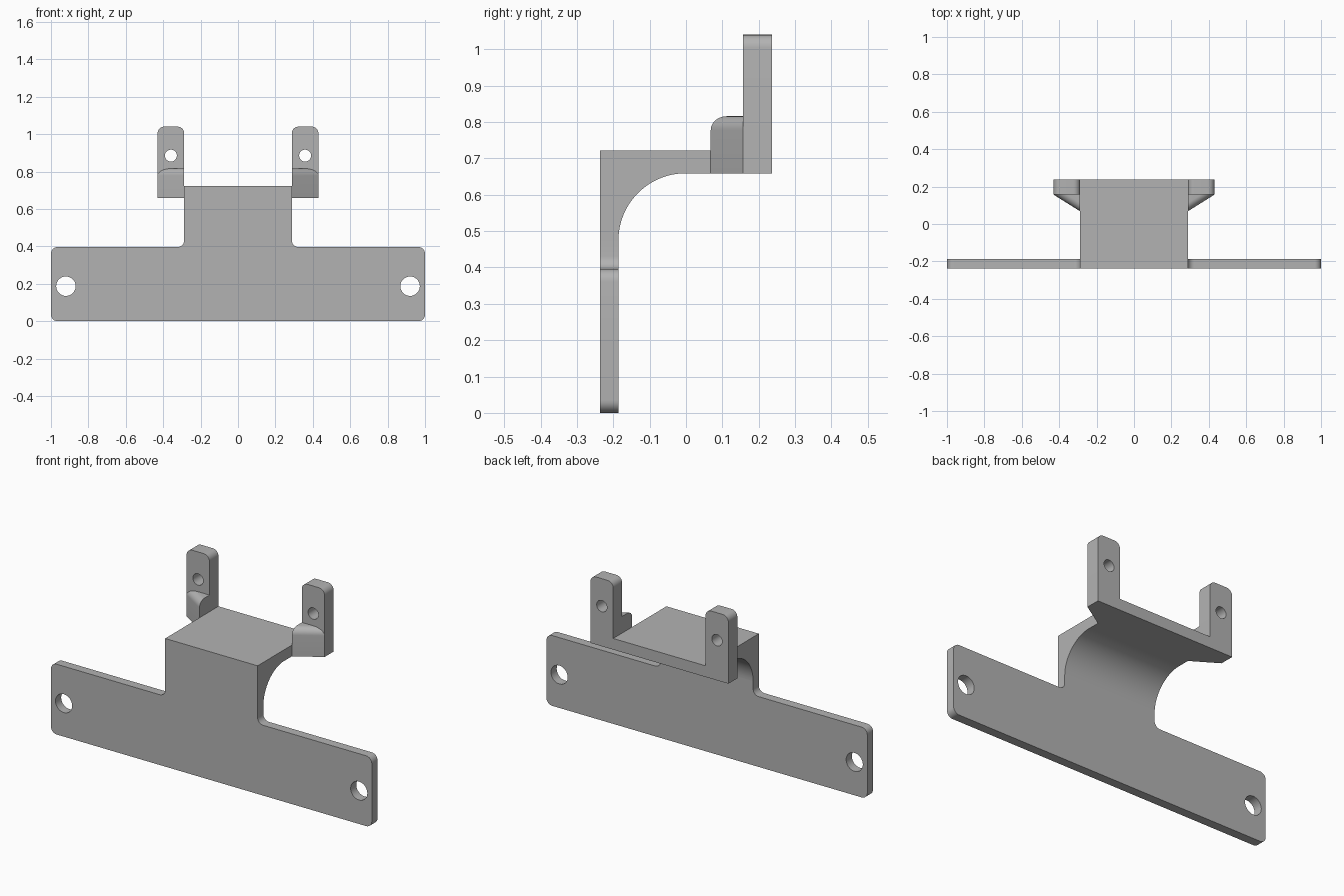
import bpy, bmesh
from math import sin, cos, pi, radians
from mathutils import Vector

cube = bpy.data.objects.get("Cube")
if cube:
    bpy.data.objects.remove(cube, do_unlink=True)

grey = bpy.data.materials.new("plain grey")
grey.use_nodes = True
colour = (0.45, 0.45, 0.45, 1)
grey.diffuse_color = colour
grey.node_tree.nodes["Principled BSDF"].inputs["Base Color"].default_value = colour

FRONT, BACK = -0.237, 0.237          # overall depth
SHEET = 0.051                        # mounting plate thickness
ARM = 0.288                          # half width of the arm
EAR = 0.43                           # outer edge of the ears
TOP, UNDER = 0.722, 0.659            # arm top and underside
EAR_FRONT = 0.157


def finish(name, bm):
    bmesh.ops.recalc_face_normals(bm, faces=bm.faces)
    mesh = bpy.data.meshes.new(name)
    bm.to_mesh(mesh)
    bm.free()
    mesh.materials.append(grey)
    ob = bpy.data.objects.new(name, mesh)
    bpy.context.collection.objects.link(ob)
    bpy.ops.object.select_all(action="DESELECT")
    ob.select_set(True)
    bpy.context.view_layer.objects.active = ob
    bpy.ops.object.shade_smooth_by_angle(angle=radians(30))


def arc(cx, cz, r, start, end, steps=8):
    angles = [radians(start + (end - start) * i / steps) for i in range(steps + 1)]
    return [(cx + r * cos(a), cz + r * sin(a)) for a in angles]


def circle(cx, cz, r):
    return arc(cx, cz, r, 0, 360, 40)[:-1]


def prism(name, loops, place, depth):
    """Fill an outline with its holes, then extrude it."""
    bm = bmesh.new()
    for loop in loops:
        vs = [bm.verts.new(place(*p)) for p in loop]
        for a, b in zip(vs, vs[1:] + vs[:1]):
            bm.edges.new((a, b))
    bmesh.ops.triangle_fill(bm, edges=bm.edges[:], use_beauty=True)
    out = bmesh.ops.extrude_face_region(bm, geom=bm.faces[:])
    moved = [g for g in out["geom"] if isinstance(g, bmesh.types.BMVert)]
    bmesh.ops.translate(bm, verts=moved, vec=Vector(depth))
    finish(name, bm)


# Mounting plate with rounded corners, filleted neck and two bolt holes
R, H, NECK = 0.035, 0.396, 0.474
half = (arc(1 - R, R, R, -90, 0) + arc(1 - R, H - R, R, 0, 90)
        + arc(ARM + R, H + R, R, 270, 180) + [(ARM, NECK)])
outline = half + [(-x, z) for x, z in reversed(half)]
prism("mounting_plate",
      [outline, circle(0.92, 0.187, 0.052), circle(-0.92, 0.187, 0.052)],
      lambda x, z: (x, FRONT, z), (0, SHEET, 0))

# Arm block with a concave curve underneath
inner = FRONT + SHEET
bend = UNDER - NECK
side = ([(FRONT, NECK), (FRONT, TOP), (BACK, TOP), (BACK, UNDER)]
        + arc(inner + bend, NECK, bend, 90, 180, 24))
prism("curved_arm", [side], lambda y, z: (-ARM, y, z), (2 * ARM, 0, 0))

for s, label in ((1, "left"), (-1, "right")):
    # Upright ear with a pin hole
    top = 1.04
    ear = ([(ARM, UNDER), (EAR, UNDER)] + arc(EAR - R, top - R, R, 0, 90)
           + arc(ARM + R, top - R, R, 90, 180))
    prism(label + "_ear", [ear, circle((ARM + EAR) / 2, 0.885, 0.032)],
          lambda x, z: (s * x, EAR_FRONT, z), (0, BACK - EAR_FRONT, 0))

    # Triangular gusset with its sloping top edge rounded
    bm = bmesh.new()
    corners = [(ARM, 0.068), (EAR, EAR_FRONT), (ARM, EAR_FRONT)]
    low = [bm.verts.new((s * x, y, UNDER)) for x, y in corners]
    high = [bm.verts.new((s * x, y, 0.816)) for x, y in corners]
    bm.faces.new(low)
    bm.faces.new(high)
    for i in range(3):
        j = (i + 1) % 3
        bm.faces.new((low[i], low[j], high[j], high[i]))
    bmesh.ops.recalc_face_normals(bm, faces=bm.faces)
    edge = bm.edges.get((high[0], high[1]))
    bmesh.ops.bevel(bm, geom=[edge], offset=0.038, segments=8, profile=0.5,
                    affect="EDGES", clamp_overlap=False)
    finish(label + "_gusset", bm)
